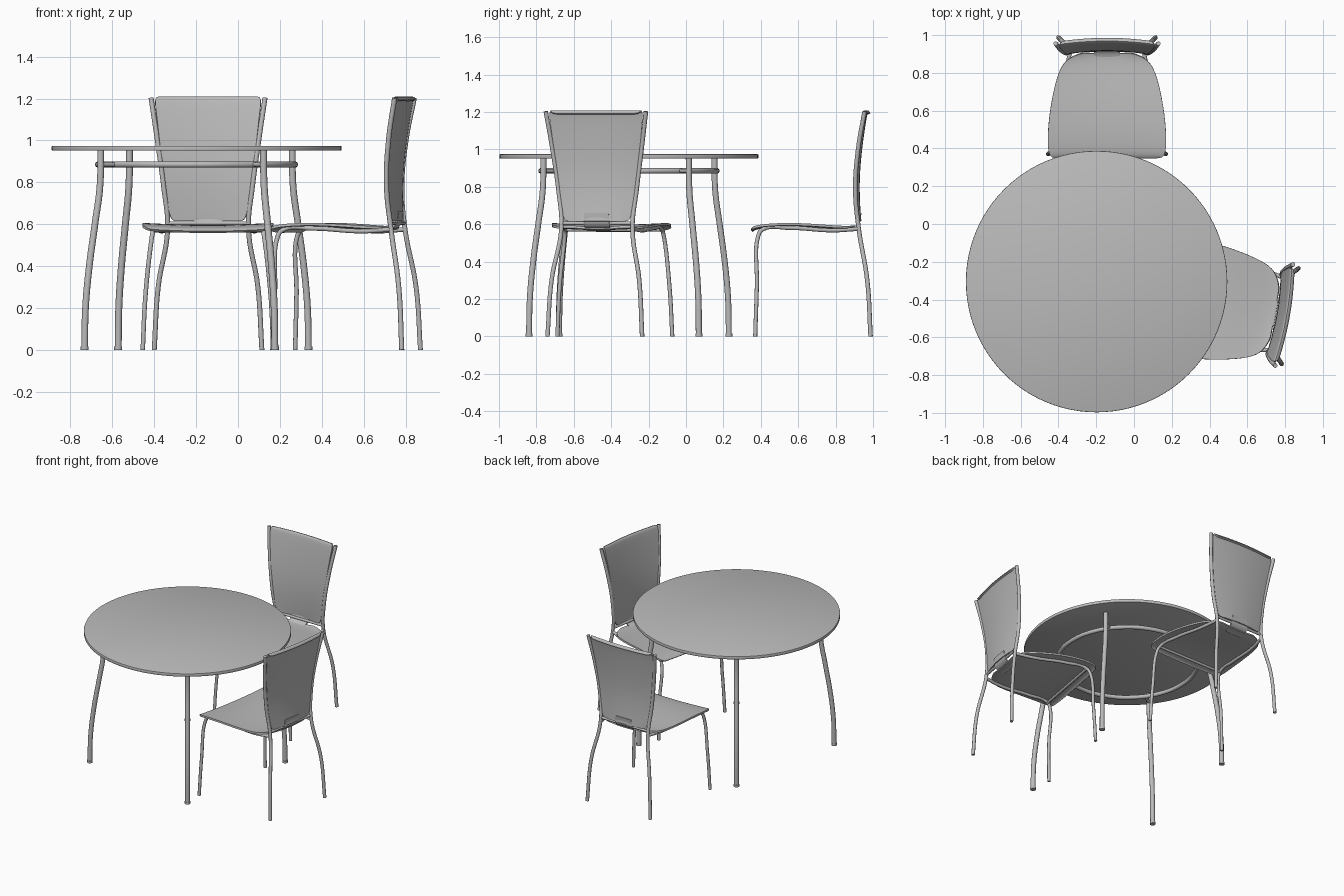
import bpy, bmesh, math
from mathutils import Matrix, Vector

cube = bpy.data.objects.get("Cube")
if cube:
    bpy.data.objects.remove(cube, do_unlink=True)

# One plain grey for everything
grey = bpy.data.materials.new("plain_grey")
grey.use_nodes = True
grey.diffuse_color = (0.5, 0.5, 0.5, 1)
grey.node_tree.nodes["Principled BSDF"].inputs["Base Color"].default_value = (0.5, 0.5, 0.5, 1)


def finish(obj, place):
    """Turn into a plain smooth mesh and move it into place."""
    bpy.ops.object.select_all(action="DESELECT")
    obj.select_set(True)
    bpy.context.view_layer.objects.active = obj
    bpy.ops.object.convert(target="MESH")
    obj = bpy.context.object
    obj.data.materials.clear()
    obj.data.materials.append(grey)
    bpy.ops.object.shade_smooth_by_angle(angle=math.radians(40))
    obj.matrix_world = place
    return obj


def add(name, data):
    obj = bpy.data.objects.new(name, data)
    bpy.context.collection.objects.link(obj)
    return obj


def tube(name, points, radius, place, closed=False):
    curve = bpy.data.curves.new(name, "CURVE")
    curve.dimensions = "3D"
    curve.bevel_depth = radius
    curve.bevel_resolution = 3
    curve.resolution_u = 8
    curve.use_fill_caps = True
    spline = curve.splines.new("BEZIER")
    spline.bezier_points.add(len(points) - 1)
    spline.use_cyclic_u = closed
    for knot, p in zip(spline.bezier_points, points):
        knot.co = p
        knot.handle_left_type = knot.handle_right_type = "AUTO"
    return finish(add(name, curve), place)


def disc(name, radius, low, high, place, bevel=0.0, sides=96):
    bm = bmesh.new()
    bmesh.ops.create_cone(bm, cap_ends=True, segments=sides, radius1=radius, radius2=radius,
                          depth=high - low, matrix=Matrix.Translation((0, 0, (low + high) / 2)))
    mesh = bpy.data.meshes.new(name)
    bm.to_mesh(mesh)
    bm.free()
    obj = add(name, mesh)
    if bevel:
        mod = obj.modifiers.new("edge", "BEVEL")
        mod.width, mod.segments = bevel, 2
    return finish(obj, place)


def sheet(name, rows, bow, thickness, place):
    """Smooth bent sheet; rows are (half width, y, z), bow is the offset at the edges."""
    bm = bmesh.new()
    grid = []
    for half, y, z in rows:
        line = []
        for u in (-1, -0.85, -0.45, 0, 0.45, 0.85, 1):
            line.append(bm.verts.new(Vector((u * half, y, z)) + Vector(bow) * u * u))
        grid.append(line)
    for a, b in zip(grid, grid[1:]):
        for i in range(len(a) - 1):
            bm.faces.new((a[i], a[i + 1], b[i + 1], b[i]))
    mesh = bpy.data.meshes.new(name)
    bm.to_mesh(mesh)
    bm.free()
    obj = add(name, mesh)
    sub = obj.modifiers.new("smooth", "SUBSURF")
    sub.levels = sub.render_levels = 2
    solid = obj.modifiers.new("thick", "SOLIDIFY")
    solid.thickness, solid.offset = thickness, 0
    return finish(obj, place)


# ---- Table ----
table = Matrix.Translation((-0.198, -0.305, 0))
disc("table_top", 0.692, 0.951, 0.974, table, bevel=0.004)

ring = [(0.47 * math.cos(math.tau * i / 16), 0.47 * math.sin(math.tau * i / 16), 0.885)
        for i in range(16)]
tube("table_ring", ring, 0.015, table, closed=True)

leg = [(0.652, 0), (0.647, 0.2), (0.625, 0.4), (0.592, 0.6), (0.563, 0.78), (0.558, 0.955)]
for i in range(4):
    turn = table @ Matrix.Rotation(math.radians(35 + 90 * i), 4, "Z")
    tube(f"table_leg_{i + 1}", [(r, 0, z) for r, z in leg], 0.0165, turn)
    tube(f"ring_bracket_{i + 1}", [(0.47, 0, 0.885), (0.558, 0, 0.885)], 0.011, turn)
    disc(f"table_foot_{i + 1}", 0.019, 0, 0.015, turn @ Matrix.Translation((0.652, 0, 0)), sides=20)

# ---- Chair, facing -y with its origin below the top of the backrest ----
BACK_LEG = [(0.257, 0.032, 0), (0.238, 0.014, 0.3), (0.193, -0.032, 0.58),
            (0.212, -0.05, 0.78), (0.242, -0.035, 1.0), (0.272, 0, 1.203)]
FRONT_LEG = [(0.312, -0.585, 0), (0.298, -0.576, 0.27), (0.268, -0.568, 0.54),
             (0.262, -0.545, 0.572), (0.25, -0.4, 0.58), (0.22, -0.17, 0.567), (0.193, -0.034, 0.575)]
SEAT = [(0.285, -0.603, 0.562), (0.314, -0.588, 0.58), (0.314, -0.45, 0.592), (0.294, -0.3, 0.588),
        (0.264, -0.17, 0.577), (0.225, -0.085, 0.573), (0.14, -0.05, 0.578)]
BACK = [(0.165, -0.022, 0.615), (0.186, -0.025, 0.635), (0.207, -0.034, 0.78), (0.225, -0.028, 0.93),
        (0.243, -0.006, 1.1), (0.255, 0.008, 1.185), (0.248, 0.016, 1.21), (0.235, 0.026, 1.19)]
TAB = [(0.068, -0.022, 0.66), (0.068, -0.026, 0.615), (0.068, -0.04, 0.585), (0.068, -0.1, 0.569)]


def chair(tag, place):
    for side, s in (("left", 1), ("right", -1)):
        tube(f"{tag}_back_leg_{side}", [(s * x, y, z) for x, y, z in BACK_LEG], 0.012, place)
        tube(f"{tag}_front_leg_{side}", [(s * x, y, z) for x, y, z in FRONT_LEG], 0.011, place)
    # Cross rods under the seat and below the backrest
    for part, half, y, z in (("front_rod", 0.262, -0.545, 0.57), ("back_rod", 0.193, -0.036, 0.605)):
        tube(f"{tag}_{part}", [(-half, y, z), (half, y, z)], 0.009, place)
    sheet(f"{tag}_seat", SEAT, (0, 0, 0.01), 0.013, place)
    sheet(f"{tag}_backrest", BACK, (0, -0.018, 0), 0.013, place)
    sheet(f"{tag}_back_tab", TAB, (0, 0, 0), 0.01, place)


chair("rear_chair", Matrix.Translation((-0.143, 0.955, 0)))
chair("side_chair", Matrix.Translation((0.795, -0.482, 0)) @ Matrix.Rotation(math.radians(-100), 4, "Z"))
